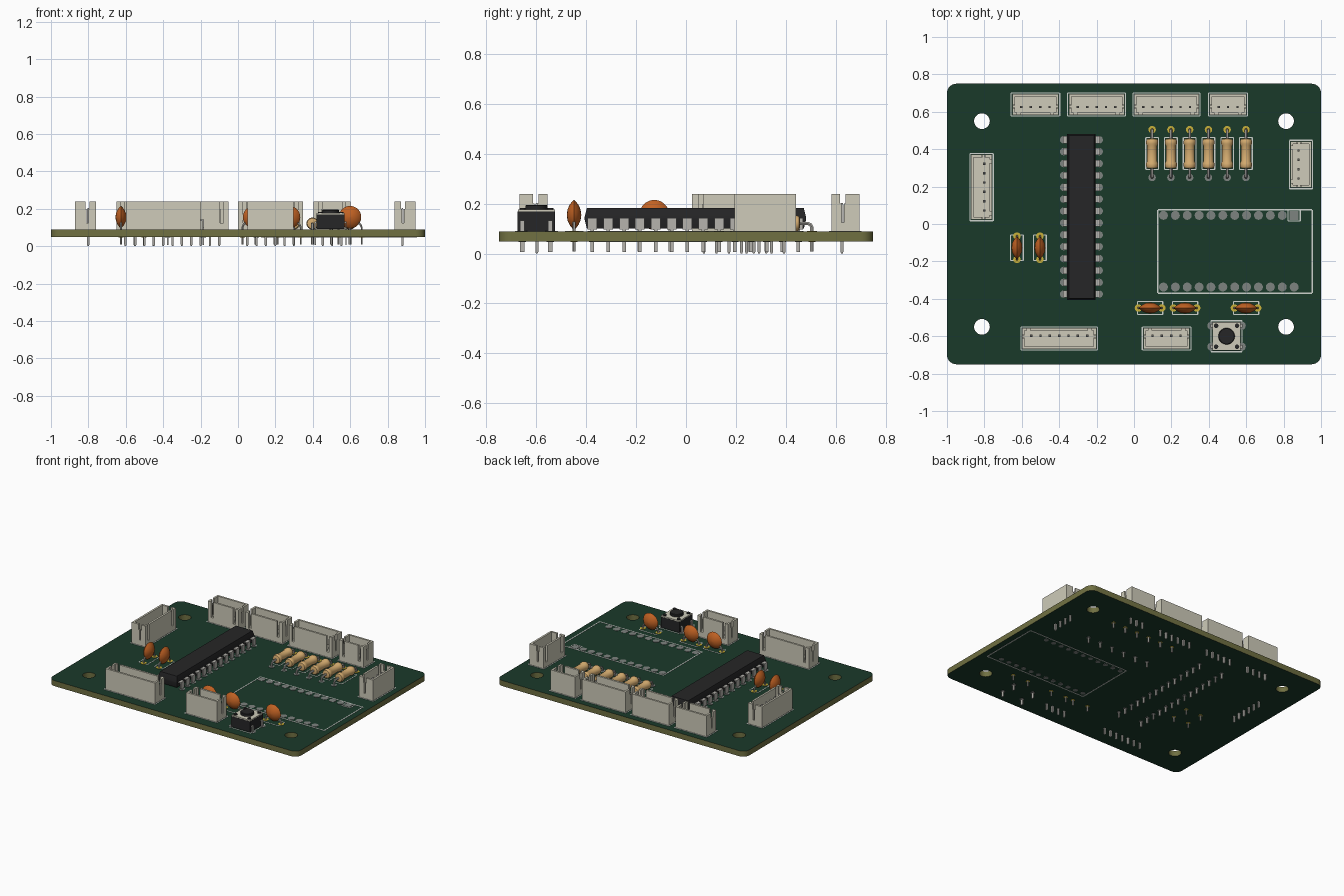
import bpy, bmesh
from math import pi, sin, cos, radians
from mathutils import Matrix, Vector

if "Cube" in bpy.data.objects:
    bpy.data.objects.remove(bpy.data.objects["Cube"])

Z0, Z1 = 0.048, 0.088          # board underside and top


def mat(name, r, g, b):
    m = bpy.data.materials.new(name)
    m.diffuse_color = [(c / 255) ** 2.2 for c in (r, g, b)] + [1]
    m.use_nodes = True
    m.node_tree.nodes["Principled BSDF"].inputs["Base Color"].default_value = m.diffuse_color
    return m


GREEN = mat("solder_mask", 32, 60, 46)
OLIVE = mat("board_core", 112, 112, 68)
BEIGE = mat("connector_plastic", 205, 202, 184)
BLACK = mat("black_plastic", 42, 42, 43)
METAL = mat("metal", 180, 178, 172)
TAN = mat("resistor_body", 214, 172, 112)
ORANGE = mat("capacitor_body", 192, 98, 40)
GOLD = mat("gold", 200, 175, 60)
WHITE = mat("print_white", 205, 210, 205)
PAD = mat("pad_grey", 125, 130, 127)


def finish(name, bm, material, M=Matrix()):
    bmesh.ops.recalc_face_normals(bm, faces=bm.faces)
    bm.transform(M)
    me = bpy.data.meshes.new(name)
    bm.to_mesh(me)
    bm.free()
    return add(name, me, material)


def add(name, me, material):
    ob = bpy.data.objects.new(name, me)
    me.materials.append(material)
    bpy.context.collection.objects.link(ob)
    bpy.ops.object.select_all(action='DESELECT')
    ob.select_set(True)
    bpy.context.view_layer.objects.active = ob
    bpy.ops.object.shade_smooth_by_angle(angle=radians(35))
    return ob


def loft(bm, rings):
    vs = [[bm.verts.new(p) for p in r] for r in rings]
    n = len(vs[0])
    for a, b in zip(vs, vs[1:]):
        for i in range(n):
            bm.faces.new((a[i], a[(i + 1) % n], b[(i + 1) % n], b[i]))
    bm.faces.new(vs[0])
    bm.faces.new(vs[-1])


def rect(x0, x1, y0, y1, z):
    return [(x0, y0, z), (x1, y0, z), (x1, y1, z), (x0, y1, z)]


def box(bm, x0, x1, y0, y1, z0, z1):
    loft(bm, [rect(x0, x1, y0, y1, z0), rect(x0, x1, y0, y1, z1)])


def lathe(bm, profile, M=Matrix(), n=24):
    loft(bm, [[M @ Vector((r * cos(2 * pi * i / n), r * sin(2 * pi * i / n), h))
               for i in range(n)] for r, h in profile])


def disc(bm, x, y, r, z0, z1, n=16):
    lathe(bm, [(r, z0), (r, z1)], Matrix.Translation((x, y, 0)), n)


def curve_mesh(name, polys, cyclic, material, **settings):
    cu = bpy.data.curves.new(name, 'CURVE')
    for k, v in settings.items():
        setattr(cu, k, v)
    for pts in polys:
        s = cu.splines.new('POLY')
        s.points.add(len(pts) - 1)
        for p, c in zip(s.points, pts):
            p.co = (*c, 1)
        s.use_cyclic_u = cyclic
    tmp = bpy.data.objects.new(name + "_tmp", cu)
    bpy.context.collection.objects.link(tmp)
    me = bpy.data.meshes.new_from_object(
        tmp.evaluated_get(bpy.context.evaluated_depsgraph_get()))
    bpy.data.objects.remove(tmp)
    me.materials.clear()
    return add(name, me, material)


def wires(name, paths, r):
    curve_mesh(name, paths, False, METAL, dimensions='3D', bevel_depth=r,
               bevel_resolution=1, use_fill_caps=True)


# circuit board: rounded outline with four mounting holes
R = 0.05
outline = [(sx * (1 - R) + R * cos(a), sy * (0.75 - R) + R * sin(a), 0)
           for k, (sx, sy) in enumerate([(1, 1), (-1, 1), (-1, -1), (1, -1)])
           for a in [(k + j / 6) * pi / 2 for j in range(7)]]
holes = [[(sx * 0.813 + 0.042 * cos(i * pi / 14), sy * 0.55 + 0.042 * sin(i * pi / 14), 0)
          for i in range(28)] for sx in (-1, 1) for sy in (-1, 1)]
board = curve_mesh("circuit_board", [outline] + holes, True, OLIVE,
                   dimensions='2D', fill_mode='BOTH', extrude=(Z1 - Z0) / 2)
board.data.transform(Matrix.Translation((0, 0, (Z0 + Z1) / 2)))
board.data.materials.append(GREEN)
for p in board.data.polygons:
    p.material_index = int(abs(p.normal.z) > 0.5)

# printed outlines and pads gather here
silk, gold, pads = bmesh.new(), bmesh.new(), bmesh.new()


def frame(x, y, hx, hy, z0=Z1, w=0.006):
    z1 = z0 + 0.0015
    for s in (-1, 1):
        box(silk, x - hx, x + hx, y + s * hy - w / 2, y + s * hy + w / 2, z0, z1)
        box(silk, x + s * hx - w / 2, x + s * hx + w / 2, y - hy, y + hy, z0, z1)


def pad(bm, x, y, r=0.02):
    disc(bm, x, y, r, Z1 - 0.002, Z1 + 0.002)
    disc(bm, x, y, r * 0.7, Z0 - 0.002, Z0 + 0.002)


# pin header shells: open wall faces local +y
def connector(i, x, y, n, rot):
    W, D, t, top = (n - 1) * 0.025 + 0.04875, 0.05625, 0.014, 0.239
    M = Matrix.Translation((x, y, 0)) @ Matrix.Rotation(rot, 4, 'Z')
    bm = bmesh.new()
    box(bm, -W, W, -D, D, Z1, 0.125)                       # floor
    box(bm, -W, W, -D, -D + t, 0.125, top)                 # back wall
    for s in (-1, 1):                                      # slotted end walls
        a, b = sorted((s * W, s * (W - t)))
        for z0, z1, g in ((0.125, 0.2, 0.005), (0.2, top, 0.011)):
            box(bm, a, b, -D + t, 0.01 - g, z0, z1)
            box(bm, a, b, 0.01 + g, D, z0, z1)
        a, b = sorted((s * (W - t), s * (W - 0.026)))
        box(bm, a, b, D - t, D, 0.125, top)                # front corner posts
    box(bm, -W + 0.044, W - 0.044, D - t, D, 0.125, top)   # front centre wall
    finish(f"connector_shell_{i}", bm, BEIGE, M)
    bm, p = bmesh.new(), 0.00625
    for k in range(n):
        px = (k - (n - 1) / 2) * 0.05
        loft(bm, [rect(px - q, px + q, 0.0138 - q, 0.0138 + q, z)
                  for q, z in ((p / 2, 0), (p, 0.008), (p, 0.195), (p / 2, 0.203))])
    finish(f"connector_pins_{i}", bm, METAL, M)
    hx, hy = (W, D) if abs(sin(rot)) < 0.5 else (D, W)
    frame(x, y, hx + 0.006, hy + 0.006)


for i, c in enumerate([(-0.527, 0.639, 4, pi), (-0.2, 0.639, 5, pi), (0.174, 0.639, 6, pi),
                       (0.503, 0.639, 3, pi), (-0.4, -0.612, 7, 0), (0.174, -0.612, 4, 0),
                       (-0.815, 0.197, 6, -pi / 2), (0.893, 0.318, 4, pi / 2)], 1):
    connector(i, *c)

# 28 pin chip: tapered body and two rows of legs
cx, cy = -0.281, 0.0375
bm = bmesh.new()
loft(bm, [rect(cx - 0.076 + d, cx + 0.076 - d, cy - 0.444 + d, cy + 0.444 - d, z)
          for d, z in ((0.009, 0.1), (0, 0.136), (0, 0.146), (0.009, 0.182))])
finish("chip_body", bm, BLACK)
bm = bmesh.new()
for s in (-1, 1):
    for k in range(14):
        y = cy + (k - 6.5) * 0.0635
        a, b = sorted((cx + s * 0.07, cx + s * 0.099))
        box(bm, a, b, y - 0.019, y + 0.019, 0.135, 0.143)
        a, b = sorted((cx + s * 0.091, cx + s * 0.099))
        box(bm, a, b, y - 0.019, y + 0.019, 0.096, 0.135)
        box(bm, a, b, y - 0.007, y + 0.007, 0.006, 0.096)
        pad(pads, cx + s * 0.095, y)
finish("chip_legs", bm, METAL)

# six resistors with bent leads
half = [(0.018, -0.08), (0.028, -0.077), (0.032, -0.067), (0.032, -0.052), (0.027, -0.042)]
profile = half + [(r, -h) for r, h in reversed(half)]
paths = []
for i in range(6):
    x, y, z = 0.097 + i * 0.1003, 0.3765, 0.121
    bm = bmesh.new()
    lathe(bm, profile, Matrix.Translation((x, y, z)) @ Matrix.Rotation(pi / 2, 4, 'X'))
    finish(f"resistor_body_{i + 1}", bm, TAN)
    for s in (-1, 1):
        paths.append([(x, y + s * v, w) for v, w in
                      ((0.075, z), (0.112, z), (0.123, z - 0.005), (0.128, z - 0.016), (0.128, 0.008))])
        pad(gold if s > 0 else pads, x, y + s * 0.128)
    frame(x, y, 0.034, 0.085)
wires("resistor_leads", paths, 0.0075)

# five lens shaped capacitors
lens = [(0.06 * cos(a), 0.029 * sin(a) * (0.75 + 0.25 * abs(sin(a))))
        for a in [radians(d) for d in range(-88, 89, 22)]]
lens = [(0.002, -0.029), (0.022, -0.026), (0.04, -0.018), (0.053, -0.008), (0.06, 0)]
lens += [(r, -h) for r, h in reversed(lens[:-1])]
paths = []
for i, (x, y, side) in enumerate([(-0.503, -0.127, 1), (-0.626, -0.127, 1), (0.273, -0.449, 0),
                                  (0.086, -0.449, 0), (0.599, -0.449, 0)], 1):
    T = Matrix.Translation((x, y, 0)) @ Matrix.Rotation(side * pi / 2, 4, 'Z')
    bm = bmesh.new()
    lathe(bm, lens, T @ Matrix.Translation((0, 0, 0.155)) @ Matrix.Rotation(pi / 2, 4, 'X'), 28)
    finish(f"capacitor_disc_{i}", bm, ORANGE)
    for s in (-1, 1):
        paths.append([tuple(T @ Vector((s * u, 0, w))) for u, w in
                      ((0.036, 0.135), (0.056, 0.115), (0.0625, 0.1), (0.0625, 0.008))])
        q = T @ Vector((s * 0.0625, 0, 0))
        pad(gold, q.x, q.y)
    frame(x, y, *((0.034, 0.068) if side else (0.068, 0.034)))
wires("capacitor_leads", paths, 0.006)

# push button switch
sx, sy = 0.495, -0.6
S = Matrix.Translation((sx, sy, 0))
bm = bmesh.new()
box(bm, -0.075, 0.075, -0.075, 0.075, Z1 + 0.003, 0.168)
finish("switch_base", bm, BLACK, S)
bm = bmesh.new()
box(bm, -0.074, 0.074, -0.074, 0.074, 0.168, 0.176)
finish("switch_plate", bm, BEIGE, S)
bm = bmesh.new()
lathe(bm, [(0.044, 0.176), (0.044, 0.192), (0.041, 0.195)], n=32)
for a in (-1, 1):
    for b in (-1, 1):
        disc(bm, a * 0.056, b * 0.056, 0.012, 0.176, 0.183)
finish("switch_button_and_rivets", bm, BLACK, S)
bm = bmesh.new()
for a in (-1, 1):
    for b in (-0.056, 0.056):
        p, q = sorted((a * 0.07, a * 0.086))
        box(bm, p, q, b - 0.009, b + 0.009, 0.125, 0.132)
        p, q = sorted((a * 0.079, a * 0.086))
        box(bm, p, q, b - 0.009, b + 0.009, 0.006, 0.125)
        pad(pads, sx + a * 0.081, sy + b, 0.022)
finish("switch_legs", bm, METAL, S)
frame(sx, sy, 0.083, 0.083)

# empty module footprint: two pad rows and an outline on both sides
for k in range(12):
    x = 0.856 - k * 0.0635
    pad(pads, x, -0.337, 0.024)
    if k:
        pad(pads, x, 0.046, 0.024)
box(pads, 0.832, 0.88, 0.022, 0.07, Z1, Z1 + 0.002)
frame(0.856, 0.046, 0.033, 0.03)
for z in (Z1, Z0 - 0.0015):
    frame(0.54, -0.147, 0.412, 0.222, z, 0.008)

finish("printed_outlines", silk, WHITE)
finish("gold_pads", gold, GOLD)
finish("grey_pads", pads, PAD)
